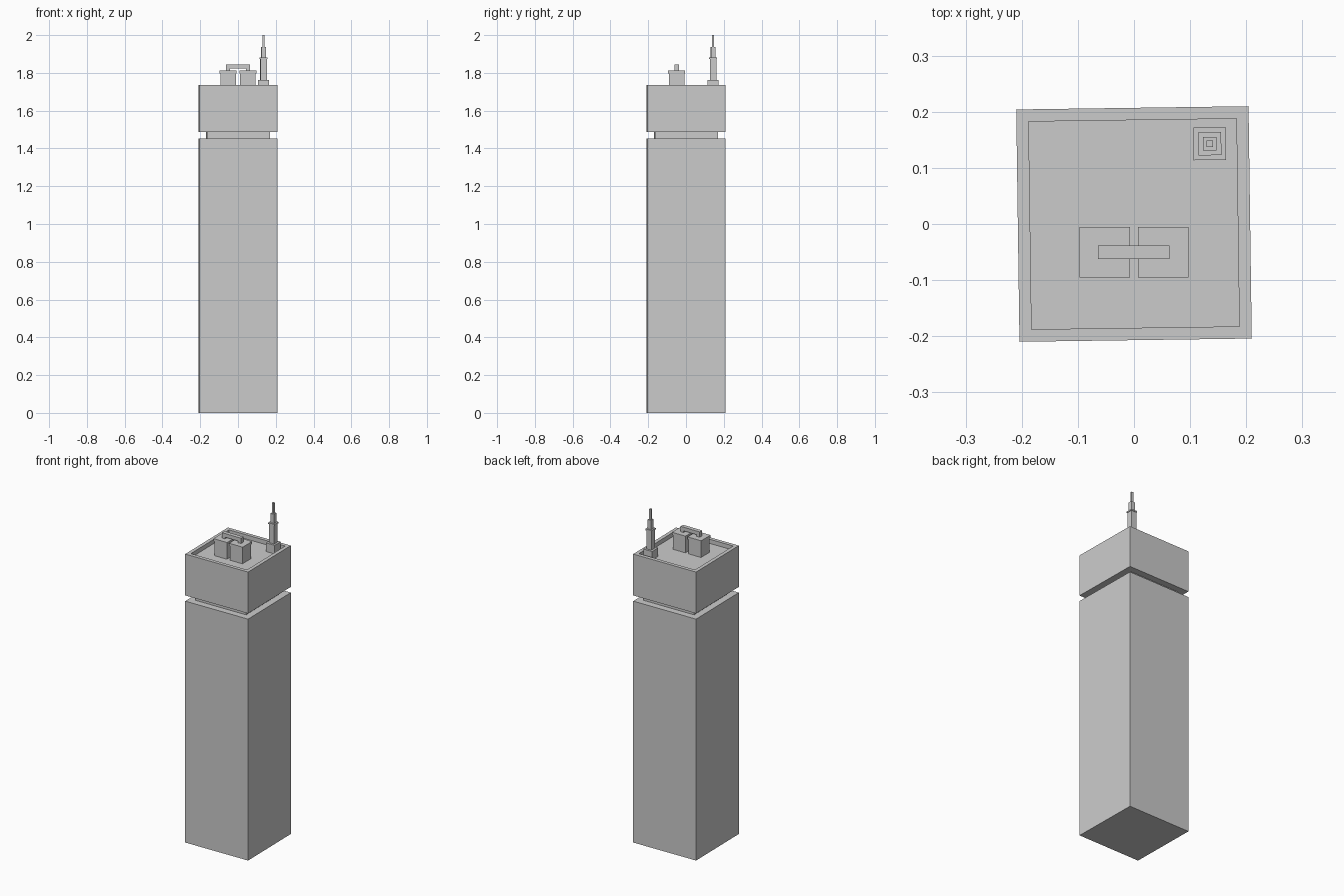
import bpy, bmesh, math
from mathutils import Matrix

if "Cube" in bpy.data.objects:
    bpy.data.objects.remove(bpy.data.objects["Cube"])

TURN = math.radians(0.8)   # the tower is turned very slightly on its axis


def link(name, bm):
    mesh = bpy.data.meshes.new(name)
    bm.to_mesh(mesh)
    bm.free()
    ob = bpy.data.objects.new(name, mesh)
    bpy.context.collection.objects.link(ob)
    return ob


def box(name, x, y, hx, hy, z0, z1, turn=0.0):
    bm = bmesh.new()
    bmesh.ops.create_cube(bm, size=1.0)
    bm.transform(Matrix.Translation((x, y, (z0 + z1) / 2))
                 @ Matrix.Rotation(turn, 4, 'Z')
                 @ Matrix.Diagonal((2 * hx, 2 * hy, z1 - z0, 1)))
    return link(name, bm)


# Tower shaft and recessed neck
box("tower_shaft", 0, 0, 0.207, 0.207, 0, 1.452, TURN)
box("neck", 0, 0, 0.167, 0.167, 1.452, 1.486, TURN)

# Crown block with a shallow roof well behind the parapet
crown = box("crown", 0, 0, 0.207, 0.207, 1.486, 1.735, TURN)
bm = bmesh.new()
bm.from_mesh(crown.data)
bm.normal_update()
top = [f for f in bm.faces if f.normal.z > 0.9]
bmesh.ops.inset_region(bm, faces=top, thickness=0.031)
floor = bmesh.ops.extrude_face_region(bm, geom=top)["geom"]
bmesh.ops.delete(bm, geom=top, context='FACES')
bmesh.ops.translate(bm, vec=(0, 0, -0.025),
                    verts=[v for v in floor if isinstance(v, bmesh.types.BMVert)])
bmesh.ops.recalc_face_normals(bm, faces=bm.faces[:])
bm.to_mesh(crown.data)
bm.free()

# Pair of roof units with overhanging lids
for side, x in (("left", -0.052), ("right", 0.052)):
    y = -0.05
    box(side + "_roof_unit", x, y, 0.041, 0.041, 1.71, 1.798)
    box(side + "_roof_unit_lid", x, y, 0.045, 0.045, 1.798, 1.813)

# Connecting duct: one bridge profile extruded in depth
profile = [(-0.064, 1.813), (-0.064, 1.845), (0.063, 1.845), (0.063, 1.813),
           (0.042, 1.813), (0.042, 1.823), (-0.043, 1.823), (-0.043, 1.813)]
bm = bmesh.new()
face = bm.faces.new([bm.verts.new((x, -0.062, z)) for x, z in profile])
geom = bmesh.ops.extrude_face_region(bm, geom=[face])["geom"]
bmesh.ops.translate(bm, vec=(0, 0.024, 0),
                    verts=[v for v in geom if isinstance(v, bmesh.types.BMVert)])
bmesh.ops.recalc_face_normals(bm, faces=bm.faces[:])
link("connecting_duct", bm)

# Stepped square antenna in the rear right corner
tiers = [("base", 0.029, 1.71, 1.762), ("mast_lower", 0.017, 1.762, 1.874),
         ("mast_collar", 0.0205, 1.874, 1.882), ("mast_middle", 0.012, 1.882, 1.937),
         ("mast_tip", 0.006, 1.937, 2.0)]
for name, h, z0, z1 in tiers:
    box("antenna_" + name, 0.135, 0.143, h, h, z0, z1, TURN)
